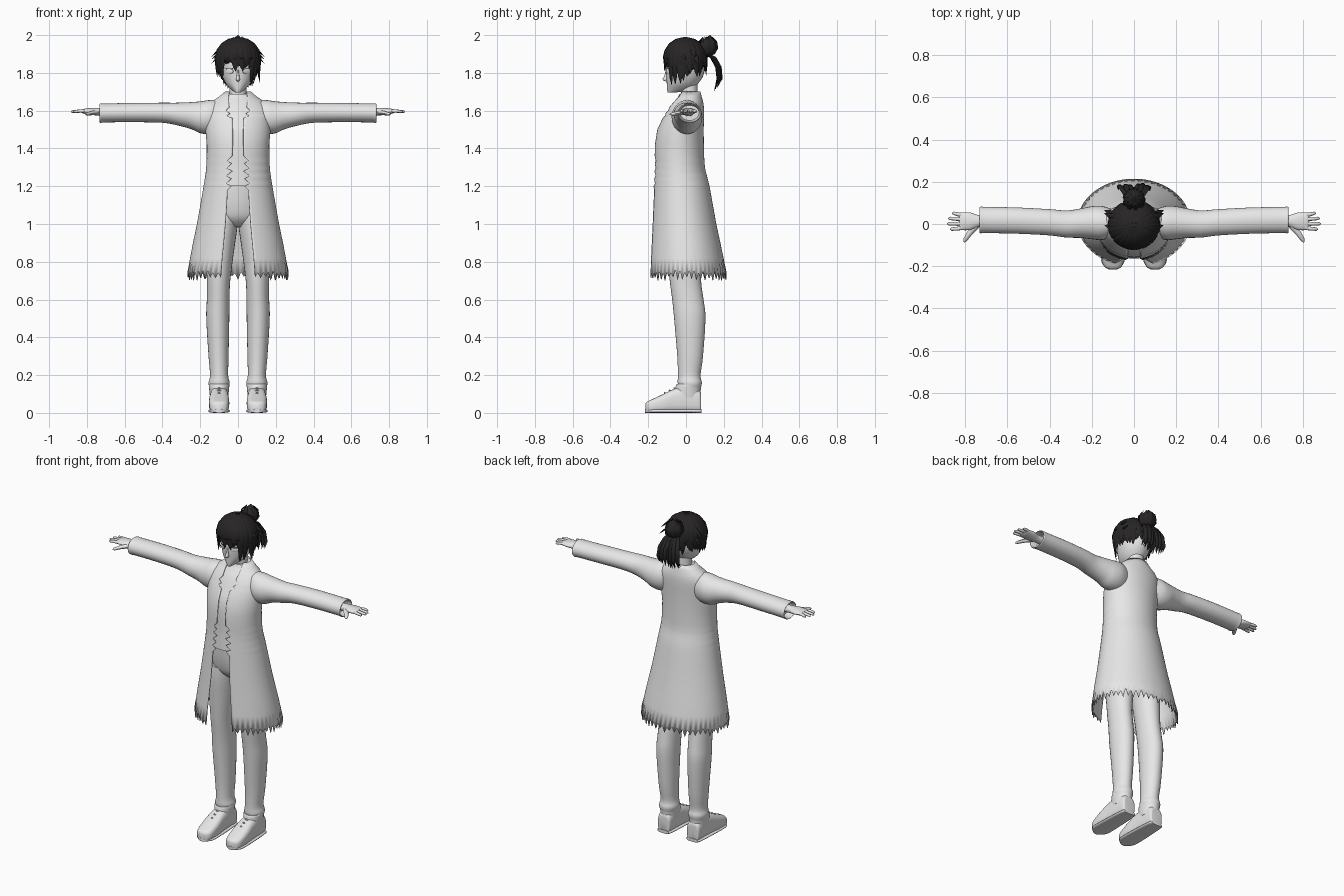
import bpy, bmesh, math, random
from mathutils import Vector

random.seed(4)
if "Cube" in bpy.data.objects:
    bpy.data.objects.remove(bpy.data.objects["Cube"])


def material(name, rgb):
    m = bpy.data.materials.new(name)
    m.use_nodes = True
    m.diffuse_color = (*rgb, 1)
    m.node_tree.nodes["Principled BSDF"].inputs["Base Color"].default_value = (*rgb, 1)
    return m


GREY = material("pale_grey", (0.8, 0.8, 0.8))
BLACK = material("hair_black", (0.02, 0.018, 0.018))
WHITE = material("eye_white", (0.92, 0.92, 0.92))


def build(name, mat, lofts, mirror=False, wrap=True, cap=True, solid=0, angle=50):
    """Skin each list of rings into one object."""
    bm = bmesh.new()
    for rings in lofts:
        vs = [[bm.verts.new(p) for p in r] for r in rings]
        n = len(vs[0])
        for a, b in zip(vs, vs[1:]):
            for i in range(n if wrap else n - 1):
                j = (i + 1) % n
                bm.faces.new((a[i], a[j], b[j], b[i]))
        if cap:
            bm.faces.new(vs[0])
            bm.faces.new(vs[-1])
    bmesh.ops.recalc_face_normals(bm, faces=bm.faces)
    mesh = bpy.data.meshes.new(name)
    bm.to_mesh(mesh)
    bm.free()
    ob = bpy.data.objects.new(name, mesh)
    bpy.context.collection.objects.link(ob)
    mesh.materials.append(mat)
    bpy.ops.object.select_all(action='DESELECT')
    ob.select_set(True)
    bpy.context.view_layer.objects.active = ob
    bpy.ops.object.shade_smooth_by_angle(angle=math.radians(angle))
    if mirror:
        ob.modifiers.new("mirror", 'MIRROR')
    if solid:
        s = ob.modifiers.new("thickness", 'SOLIDIFY')
        s.thickness, s.offset = solid, 0
    return ob


def dense(rows, k=4):
    """Smooth a short list of rows with a Catmull-Rom spline."""
    out = []
    for i in range(len(rows) - 1):
        p = [rows[max(0, min(len(rows) - 1, i + d))] for d in (-1, 0, 1, 2)]
        for s in range(k):
            t = s / k
            out.append([0.5 * (2 * b + (c - a) * t + (2 * a - 5 * b + 4 * c - d) * t * t
                               + (3 * b - a - 3 * c + d) * t ** 3) for a, b, c, d in zip(*p)])
    return out + [list(rows[-1])]


def tube(axis, rows, n=28, power=1.0, k=4):
    """Rows: place on axis, two centre values, two radii."""
    rings = []
    for t, a, b, ra, rb in dense(rows, k):
        ring = []
        for i in range(n):
            w = math.tau * i / n
            c, s = math.cos(w), math.sin(w)
            u = a + ra * math.copysign(abs(c) ** power, c)
            v = b + rb * math.copysign(abs(s) ** power, s)
            ring.append({'x': (t, u, v), 'y': (u, t, v), 'z': (u, v, t)}[axis])
        rings.append(ring)
    return rings


def strand(path, side, widths, flat=0.4, n=6):
    """Sweep a flattened section along a path."""
    path, side, rings = [Vector(p) for p in path], Vector(side).normalized(), []
    for i, p in enumerate(path):
        d = (path[min(i + 1, len(path) - 1)] - path[max(i - 1, 0)]).normalized()
        up = d.cross(side).normalized()
        rings.append([p + side * widths[i] * math.cos(math.tau * j / n)
                      + up * widths[i] * flat * math.sin(math.tau * j / n) for j in range(n)])
    return rings


# Legs, hips and shoes
build("trouser_leg", GREY, [tube('z', [
    (.13, .1, .02, .05, .058), (.16, .1, .02, .056, .064), (.2, .1, .017, .048, .06),
    (.3, .103, .022, .053, .068), (.5, .107, .02, .061, .083), (.6, .105, .01, .06, .083),
    (.7, .103, -.003, .062, .083), (.85, .096, -.01, .074, .09), (.97, .085, -.01, .08, .1),
    (1.05, .07, -.01, .075, .1)])], mirror=True)
build("trouser_hips", GREY, [tube('z', [
    (.985, 0, -.005, .07, .06), (1.03, 0, -.01, .14, .1), (1.1, 0, -.015, .152, .115),
    (1.18, 0, -.02, .15, .118), (1.25, 0, -.025, .14, .115)])])
build("shoe", GREY, [tube('y', [
    (.08, .1, .045, .03, .042), (.07, .1, .06, .042, .06), (0, .1, .07, .047, .07),
    (-.06, .1, .064, .05, .064), (-.12, .1, .05, .054, .05), (-.18, .1, .036, .05, .036),
    (-.205, .1, .03, .038, .03), (-.215, .1, .027, .018, .022)], power=.65)], mirror=True)
build("shoe_collar", GREY, [tube('z', [
    (.08, .1, .01, .048, .068), (.12, .1, .01, .052, .068), (.15, .1, .015, .054, .066),
    (.151, .1, .015, .046, .058)])], mirror=True)
build("shoe_sole", GREY, [tube('y', [
    (.083, .1, .01, .03, .01), (.06, .1, .01, .047, .01), (-.12, .1, .01, .057, .01),
    (-.185, .1, .01, .052, .01), (-.216, .1, .01, .02, .01)], power=.7)], mirror=True)
build("shoe_laces", GREY, [strand(
    [(.065, y + .02, z - .015), (.1, y, z), (.135, y + .02, z - .015)], (0, 1, -.6),
    [.005, .008, .005], .6) for y, z in ((-.06, .13), (-.085, .118), (-.11, .105))], mirror=True)

# Long open coat with ragged front edges and hem: height, centre y, radii
COAT = dense([(.74, .007, .265, .205), (.87, -.002, .242, .188), (1, -.012, .215, .17),
              (1.2, -.025, .18, .147), (1.3, -.034, .166, .132), (1.42, -.036, .163, .128),
              (1.5, -.03, .17, .121), (1.57, -.012, .168, .105), (1.62, .002, .158, .09),
              (1.65, .012, .132, .076), (1.675, .018, .095, .062), (1.7, .02, .066, .054)], 6)
GAPS = [(.74, .09), (.82, .083), (.9, .075), (1, .066), (1.1, .059), (1.18, .055), (1.2, .035),
        (1.215, .062), (1.24, .035), (1.255, .062), (1.28, .03), (1.295, .058), (1.32, .034),
        (1.335, .055), (1.36, .03), (1.42, .028), (1.5, .028), (1.56, .03), (1.572, .06),
        (1.585, .042), (1.6, .064), (1.62, .046), (1.65, .05), (1.675, .05), (1.7, .045)]


def coat_at(z):
    for a, b in zip(COAT, COAT[1:]):
        if z <= b[0]:
            t = max(0, (z - a[0]) / (b[0] - a[0]))
            return [p + (q - p) * t for p, q in zip(a, b)][1:]
    return COAT[-1][1:]


rings, N = [], 92
for z, gap in GAPS:
    cy, rx, ry = coat_at(z)
    a0 = math.asin(gap / rx)
    ring = []
    for i in range(N + 1):
        a = a0 + (math.tau - 2 * a0) * i / N
        drop = 0
        if z < .75:
            drop = random.uniform(.015, .04) if i % 2 == 0 else -random.uniform(0, .02)
        ring.append((rx * math.sin(a), cy - ry * math.cos(a), z - drop))
    rings.append(ring)
build("coat", GREY, [rings], wrap=False, cap=False, solid=.005)
build("shirt", GREY, [tube('z', [(z, 0, cy, rx * .95, ry * .95) for z, cy, rx, ry in COAT
                                if 1.18 < z < 1.69], k=1)])

# Sleeves turn inward at the cuff
build("sleeve", GREY, [tube('x', [
    (.09, .005, 1.57, .06, .085), (.15, .005, 1.566, .08, .09), (.2, .006, 1.565, .078, .084),
    (.25, .004, 1.574, .07, .071), (.32, 0, 1.582, .064, .06), (.4, .008, 1.589, .062, .053),
    (.55, .016, 1.59, .062, .051), (.7, .019, 1.588, .062, .05), (.727, .019, 1.587, .063, .052),
    (.729, .019, 1.587, .057, .046), (.69, .019, 1.588, .05, .04)])], mirror=True)

# Hands
fingers = [strand([(.8, y * .8 + .003, 1.597), (.835, y, 1.598), (tip - .008, y * 1.1, 1.595),
                   (tip, y * 1.1, 1.593)], (0, 1, 0), [.01, .0095, .008, .003], .9, 8)
           for y, tip in ((-.022, .872), (.001, .885), (.024, .88), (.046, .862))]
thumb = strand([(.75, -.01, 1.59), (.78, -.045, 1.586), (.8, -.075, 1.582), (.806, -.086, 1.58)],
               (1, .5, 0), [.017, .013, .01, .003], .8, 8)
palm = tube('x', [(.68, .015, 1.592, .027, .022), (.735, .014, 1.594, .028, .021),
                  (.775, .013, 1.596, .041, .018), (.815, .013, 1.597, .042, .013),
                  (.828, .013, 1.597, .036, .008)], 20)
build("hand", GREY, [palm, thumb] + fingers, mirror=True)

# Neck, head, nose and eyes
build("neck", GREY, [tube('z', [(1.6, 0, .02, .06, .05), (1.68, 0, .018, .045, .044),
                               (1.78, 0, .015, .045, .045)])])
build("head", GREY, [tube('z', [
    (1.695, 0, -.078, .012, .018), (1.712, 0, -.035, .036, .065), (1.745, 0, -.018, .066, .084),
    (1.79, 0, -.006, .085, .099), (1.84, 0, -.003, .094, .104), (1.89, 0, -.002, .094, .102),
    (1.94, 0, 0, .075, .084), (1.975, 0, 0, .02, .02)])])
build("nose", GREY, [tube('z', [(1.755, 0, -.1, .006, .008), (1.765, 0, -.107, .01, .017),
                               (1.785, 0, -.104, .007, .01), (1.82, 0, -.103, .004, .004)], 12)])
for name, mat, h, dz in (("eye", WHITE, .013, 0), ("upper_lash", BLACK, .002, .0135)):
    eye = build(name, mat, [[[((.022 * r * math.cos(w)), y, h * r * math.sin(w))
                              for w in (math.tau * i / 20 for i in range(20))]
                             for r, y in ((1, .004), (1, -.002), (.6, -.004))]])
    for v in eye.data.vertices:
        x, y, z = v.co
        c, s = math.cos(.6), math.sin(.6)
        v.co = (.044 + x * c - y * s, -.092 + x * s + y * c, 1.808 + dz + z)
    eye.modifiers.new("mirror", 'MIRROR')

# Scalp cap, open over the face
cap = []
for i in range(1, 10):
    ring = []
    for j in range(40):
        a = math.tau * j / 40
        low = math.radians(98 if abs(math.cos(a / 2)) > .8 else 125)
        t = low * i / 9
        ring.append((.108 * math.sin(t) * math.sin(a), -.004 - .105 * math.sin(t) * math.cos(a),
                     1.872 + .113 * math.cos(t)))
    cap.append(ring)
build("scalp_hair", BLACK, [cap])

# Layered locks fall from the crown
locks = []
for layer, count in ((0, 30), (1, 26)):
    for i in range(count):
        a = math.tau * (i + .5 * layer + random.uniform(-.25, .25)) / count
        turn = abs(math.degrees(math.atan2(math.sin(a), math.cos(a))))
        end = 1.825 if turn < 42 else 1.755 if turn < 105 else 1.79
        end += random.uniform(-.022, .025) + .025 * layer
        s, flare = 1 + .03 * layer, random.uniform(-.1, .1)
        path = []
        for t in [math.radians(d) for d in (6, 25, 45, 65, 85)]:
            path.append((s * .115 * math.sin(t) * math.sin(a),
                         -.004 - s * .11 * math.sin(t) * math.cos(a), 1.87 + .118 * math.cos(t)))
        for t in (.4, .75, 1):
            q, b = s * (1 - .06 * t + flare * t * t), a + flare * t
            path.append((q * .115 * math.sin(b), -.004 - q * .11 * math.cos(b),
                         1.88 + (end - 1.88) * t))
        locks.append(strand(path, (math.cos(a), math.sin(a), 0),
                            [.005, .012, .018, .02, .02, .017, .011, .001], .35))
for side in (-1, 1):
    for z, y in ((1.885, .035), (1.85, .05), (1.87, -.02)):
        locks.append(strand([(side * .09, y, z + .05), (side * .12, y + .005, z + .02),
                             (side * .14, y + .015, z)], (0, 1, 0), [.012, .012, .001]))
build("hair_locks", BLACK, locks)

# Top knot and hanging tail
knot = [tube('z', [(1.885, 0, .105, .02, .02), (1.905, 0, .113, .042, .042),
                   (1.94, 0, .117, .05, .05), (1.97, 0, .118, .036, .036),
                   (1.985, 0, .122, .018, .018), (2, 0, .128, .002, .002)], 16)]
for i in range(9):
    a = math.tau * i / 9
    d = Vector((math.cos(a), math.sin(a), 0))
    c = Vector((0, .115, 1.93))
    knot.append(strand([c + d * .035 - Vector((0, 0, .03)), c + d * .05, c + d * .046
                        + Vector((0, 0, .035)), c + d * .025 + Vector((0, 0, .062))],
                       (-d.y, d.x, .4), [.008, .014, .01, .001]))
build("top_knot", BLACK, knot)
tail = []
for i in range(15):
    x = (i - 7) / 7
    r = random.uniform(-.012, .012)
    tail.append(strand([(x * .025, .105, 1.905), (x * .045, .145 + r, 1.88),
                        (x * .062, .172 + r, 1.83), (x * .07, .178 + r, 1.77),
                        (x * .075, .16 + r, 1.715 + r + .02 * x * x)],
                       (1, 0, 0), [.008, .012, .014, .012, .001], .6))
build("hair_tail", BLACK, tail)
